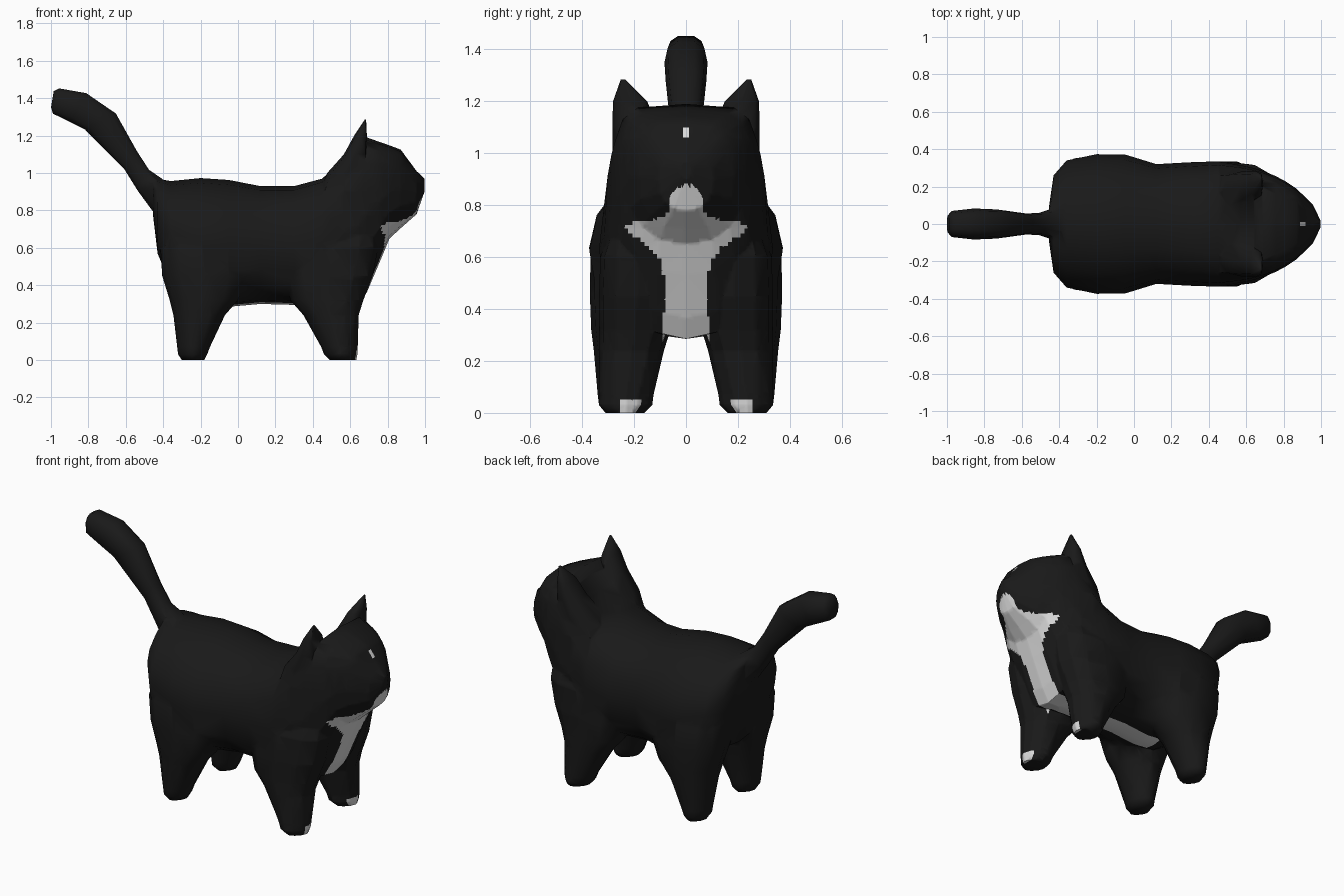
import bpy, bmesh, math
from mathutils import Vector

if "Cube" in bpy.data.objects:
    bpy.data.objects.remove(bpy.data.objects["Cube"])


def material(name, v):
    m = bpy.data.materials.new(name)
    m.diffuse_color = (v, v, v, 1)
    m.use_nodes = True
    m.node_tree.nodes["Principled BSDF"].inputs["Base Color"].default_value = m.diffuse_color
    return m


BLACK = material("black_fur", 0.01)
WHITE = material("white_fur", 0.7)


def ring(c, a, b, n, count, low=None):
    """Superellipse points around c with half-axes a and b; low is the exponent below c."""
    c, a, b = Vector(c), Vector(a), Vector(b)
    pts = []
    for i in range(count):
        t = 2 * math.pi * i / count
        u, v = math.cos(t), math.sin(t)
        k = low if low and v < -1e-6 else n
        pts.append(c + a * math.copysign(abs(u) ** (2 / k), u)
                   + b * math.copysign(abs(v) ** (2 / k), v))
    return pts


def loft(name, rings):
    bm = bmesh.new()
    rows = [[bm.verts.new(p) for p in r] for r in rings]
    for r, s in zip(rows, rows[1:]):
        for i in range(len(r)):
            j = (i + 1) % len(r)
            bm.faces.new((r[i], r[j], s[j], s[i]))
    bm.faces.new(rows[0])
    bm.faces.new(rows[-1])
    bmesh.ops.recalc_face_normals(bm, faces=bm.faces)
    me = bpy.data.meshes.new(name)
    bm.to_mesh(me)
    bm.free()
    ob = bpy.data.objects.new(name, me)
    bpy.context.collection.objects.link(ob)
    return ob


# Trunk and head: x, bottom, top, half width, roundness above
trunk = [(-.455, .78, .98, .09, 2), (-.43, .57, .97, .26, 1.9), (-.36, .40, .957, .34, 1.95),
         (-.2, .30, .973, .373, 1.95), (-.05, .285, .963, .372, 2), (.12, .30, .93, .32, 2.2),
         (.30, .295, .93, .33, 2.3), (.45, .29, .97, .335, 2.7), (.57, .285, 1.08, .315, 3.6),
         (.645, .285, 1.15, .298, 4.3), (.69, .365, 1.19, .283, 4.5), (.76, .53, 1.165, .255, 4.2),
         (.81, .65, 1.148, .228, 3.8), (.87, .705, 1.125, .188, 3.2), (.955, .78, 1.01, .105, 2.4),
         (.997, .90, .97, .02, 2)]
body = loft("cat_body", [ring((x, 0, (lo + hi) / 2), (0, w, 0), (0, 0, (hi - lo) / 2), n, 16, 2.3)
                         for x, lo, hi, w, n in trunk])

# Legs: z, x range, y range (mirrored across y)
rear = [(0, -.30, -.18, .16, .31), (.03, -.32, -.165, .13, .335), (.07, -.325, -.15, .125, .34),
        (.24, -.345, -.07, .085, .355), (.32, -.365, 0, .06, .365), (.45, -.405, .05, .04, .37),
        (.6, -.415, .03, .05, .368), (.8, -.38, -.05, .08, .285)]
front = [(0, .49, .632, .16, .31), (.03, .46, .638, .13, .335), (.07, .445, .64, .125, .335),
         (.24, .35, .645, .085, .335), (.32, .28, .67, .06, .335), (.45, .25, .72, .04, .335),
         (.6, .27, .75, .05, .33), (.8, .32, .74, .08, .26)]
# Ears: centre x, y, z, half sizes in x and y
ear = [(.565, .17, .9, .13, .112), (.585, .178, 1.0, .108, .105), (.63, .198, 1.1, .064, .086),
       (.655, .215, 1.2, .034, .066), (.681, .243, 1.285, .004, .008)]
parts = []
for s in (1, -1):
    for name, rows in (("rear_leg", rear), ("front_leg", front)):
        parts.append(loft(name, [ring(((x0 + x1) / 2, s * (y0 + y1) / 2, z), ((x1 - x0) / 2, 0, 0),
                                      (0, (y1 - y0) / 2, 0), 1.6 + min(z, .4) * 2.2, 12)
                                 for z, x0, x1, y0, y1 in rows]))
    parts.append(loft("ear", [ring((x, s * y, z), (a, 0, 0), (0, b, 0), 3, 8)
                              for x, y, z, a, b in ear]))

# Tail: lower edge x z, upper edge x z, half width
tail = [(-.41, .76, -.32, .93, .09), (-.455, .79, -.38, .955, .09), (-.535, .90, -.475, 1.02, .06),
        (-.61, 1.02, -.54, 1.12, .056), (-.82, 1.23, -.65, 1.32, .078),
        (-.90, 1.27, -.81, 1.43, .083), (-.99, 1.315, -.955, 1.455, .07),
        (-1, 1.35, -.985, 1.44, .05)]
parts.append(loft("tail", [ring(((a + c) / 2, 0, (b + d) / 2), (0, w, 0),
                                ((c - a) / 2, 0, (d - b) / 2), 2.7, 10) for a, b, c, d, w in tail]))

# Fuse every part into one skin
bpy.context.view_layer.objects.active = body
for p in parts:
    mod = body.modifiers.new("fuse", 'BOOLEAN')
    mod.operation, mod.solver, mod.object = 'UNION', 'EXACT', p
    bpy.ops.object.modifier_apply(modifier=mod.name)
    bpy.data.objects.remove(p)

body.data.materials.clear()
body.data.materials.append(BLACK)
body.data.materials.append(WHITE)

# Cut lines along which the white markings can end
bm = bmesh.new()
bm.from_mesh(body.data)
bmesh.ops.triangulate(bm, faces=bm.faces)


def cut(co, no, test):
    faces = [f for f in bm.faces if test(f.calc_center_median())]
    edges = {e for f in faces for e in f.edges}
    verts = {v for f in faces for v in f.verts}
    bmesh.ops.bisect_plane(bm, geom=list(verts) + list(edges) + faces, dist=1e-5,
                           plane_co=co, plane_no=no)


for i in range(-16, 17):
    cut((0, i * .016 + .001, 0), (0, 1, 0), lambda c: c.x > .55 and c.z < .95)
for i in range(1, 57):
    cut((0, 0, i * .016 + .003), (0, 0, 1), lambda c: c.x > .55 and c.z < .95)
for s in (1, -1):
    for y in (.065, .09):
        cut((0, s * y, 0), (0, 1, 0), lambda c: c.z < .5)
    cut((0, s * .012, 0), (0, 1, 0), lambda c: c.x > .75 and c.z > .95)
for z in (1.06, 1.1):
    cut((0, 0, z), (0, 0, 1), lambda c: c.x > .75 and c.z > .95)
for x in (-.15, .612):
    cut((x, 0, 0), (1, 0, 0), lambda c: c.z < .5)

# Half width of the bib by height
BIB = [(.26, .09), (.5, .08), (.58, .095), (.63, .13), (.67, .18), (.69, .22), (.72, .235),
       (.735, .19), (.75, .1), (.77, .07), (.84, .06), (.875, .03)]


def bib(z):
    for (z0, w0), (z1, w1) in zip(BIB, BIB[1:]):
        if z0 <= z <= z1:
            return w0 + (w1 - w0) * (z - z0) / (z1 - z0)
    return 0


bm.normal_update()
for f in bm.faces:
    c, n = f.calc_center_median(), f.normal
    y = abs(c.y)
    chest = c.x > .57 and y < bib(c.z) and (n.x > .1 or n.z < -.2)
    belly = -.15 < c.x < .62 and y < .065 and .25 < c.z < .42 and n.z < -.2
    toes = c.x > .612 and c.z < .05 and .14 < y < .255
    dot = c.x > .75 and y < .012 and 1.06 < c.z < 1.1 and n.x > 0
    f.material_index = int(chest or belly or toes or dot)
bm.to_mesh(body.data)
bm.free()

bpy.ops.object.select_all(action='DESELECT')
body.select_set(True)
bpy.ops.object.shade_smooth_by_angle(angle=math.radians(75))
